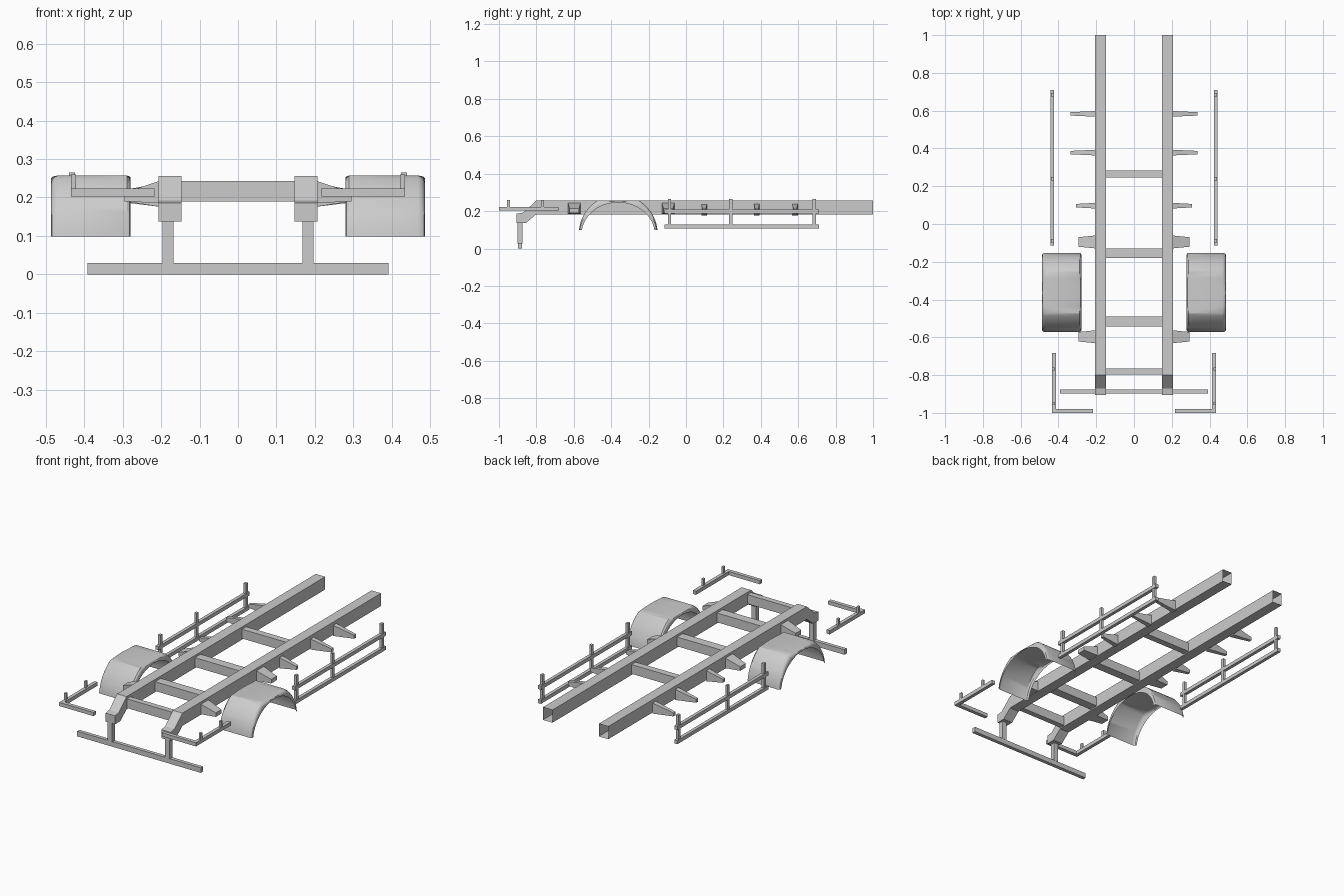
import bpy, bmesh
from math import sin, cos, radians

if "Cube" in bpy.data.objects:
    bpy.data.objects.remove(bpy.data.objects["Cube"])


def finish(name, bm, mirror=True):
    bmesh.ops.recalc_face_normals(bm, faces=bm.faces)
    me = bpy.data.meshes.new(name)
    bm.to_mesh(me)
    bm.free()
    ob = bpy.data.objects.new(name, me)
    bpy.context.collection.objects.link(ob)
    if mirror:
        ob.modifiers.new("Mirror", 'MIRROR').use_mirror_merge = False
    return ob


def add_box(bm, x, y, z):
    vs = bmesh.ops.create_cube(bm, size=1)['verts']
    for v in vs:
        for i, (lo, hi) in enumerate((x, y, z)):
            v.co[i] = hi if v.co[i] > 0 else lo
    return vs


def boxes(name, items, mirror=True):
    bm = bmesh.new()
    for it in items:
        add_box(bm, *it)
    return finish(name, bm, mirror)


def extrude_x(bm, outline, x0, x1):
    f = bm.faces.new([bm.verts.new((x0, y, z)) for y, z in outline])
    ext = bmesh.ops.extrude_face_region(bm, geom=[f], use_keep_orig=True)
    for g in ext['geom']:
        if isinstance(g, bmesh.types.BMVert):
            g.co.x = x1


# Frame rails: box section, dropped front end, open at the rear
bm = bmesh.new()
extrude_x(bm, [(1, .256), (-.80, .256), (-.87, .192), (-.905, .186), (-.905, .137),
               (-.855, .137), (-.80, .183), (1, .183)], .147, .207)
bmesh.ops.recalc_face_normals(bm, faces=bm.faces)
rear = [f for f in bm.faces if all(v.co.y > .99 for v in f.verts)]
bmesh.ops.delete(bm, geom=rear, context='FACES_ONLY')
finish("frame_rail", bm)

# Cross members
boxes("cross_members", [((-.15, .15), (y - w, y + w), (.19, .243))
                        for y, w in ((.265, .019), (-.155, .026), (-.516, .026), (-.782, .016))],
      mirror=False)

# Front underrun bar and its hangers
boxes("front_underrun_bar", [((-.392, .392), (-.897, -.876), (0, .029))], mirror=False)
boxes("underrun_hanger", [((.168, .197), (-.9, -.875), (.028, .14))])

# Tapered outriggers: y, tip x, root/tip half width, root z range, tip z range
bm = bmesh.new()
for y, tip, w0, w1, zr, zt in ((.583, .335, .015, .009, (.176, .237), (.192, .212)),
                               (.378, .335, .015, .009, (.176, .237), (.192, .212)),
                               (.097, .308, .015, .009, (.176, .237), (.192, .212)),
                               (-.095, .295, .034, .025, (.185, .243), (.19, .213)),
                               (-.597, .295, .034, .025, (.185, .243), (.19, .213))):
    for v in add_box(bm, (.205, tip), (-1, 1), (0, 1)):
        end = v.co.x > .25
        v.co.y = y + v.co.y * (w1 if end else w0)
        v.co.z = (zt if end else zr)[int(v.co.z > .5)]
finish("outriggers", bm)

# Wheel arches: flattened round arch with rolled side lips
CY, CZ, R = -.3625, .077, .211
angles = [-84 + 52.5 * i / 12 for i in range(13)]
angles += [-21, -10.5, 0, 10.5, 21] + [-a for a in reversed(angles)]
section = [(.279, 1), (.279, .5), (.282, .2), (.289, 0), (.468, 0),
           (.478, .12), (.484, .35), (.486, .6), (.486, 1)]
bm = bmesh.new()
rows = []
for a in map(radians, angles):
    oy, oz = R * sin(a), min(R * cos(a), .180)
    iy, iz = .195 * sin(a), .169 * cos(a)
    if abs(a) > radians(83):
        iz = oz
    rows.append([bm.verts.new((x, CY + oy + (iy - oy) * t, CZ + oz + (iz - oz) * t))
                 for x, t in section])
for r, s in zip(rows, rows[1:]):
    for i in range(len(section) - 1):
        bm.faces.new((r[i], r[i + 1], s[i + 1], s[i]))
arch = finish("wheel_arch", bm)
bpy.ops.object.select_all(action='DESELECT')
arch.select_set(True)
bpy.context.view_layer.objects.active = arch
bpy.ops.object.shade_smooth_by_angle(angle=radians(30))

# Side guards: two rails and three posts
boxes("side_guard_rails", [((.423, .442), (-.115, .71), z) for z in ((.106, .127), (.187, .208))])
boxes("side_guard_posts", [((.424, .439), (y - .009, y + .009), (.11, .265))
                           for y in (-.088, .24, .685)])

# Front corner frames with short pegs
bm = bmesh.new()
extrude = bm.faces.new([bm.verts.new((x, y, .202)) for x, y in (
    (.217, -1), (.434, -1), (.434, -.682), (.414, -.682), (.414, -.979), (.217, -.979))])
ext = bmesh.ops.extrude_face_region(bm, geom=[extrude], use_keep_orig=True)
for g in ext['geom']:
    if isinstance(g, bmesh.types.BMVert):
        g.co.z = .223
finish("front_corner_frame", bm)
boxes("front_corner_pegs", [((.422, .434), (y - .008, y + .008), (.22, .26))
                            for y in (-.95, -.768)])
